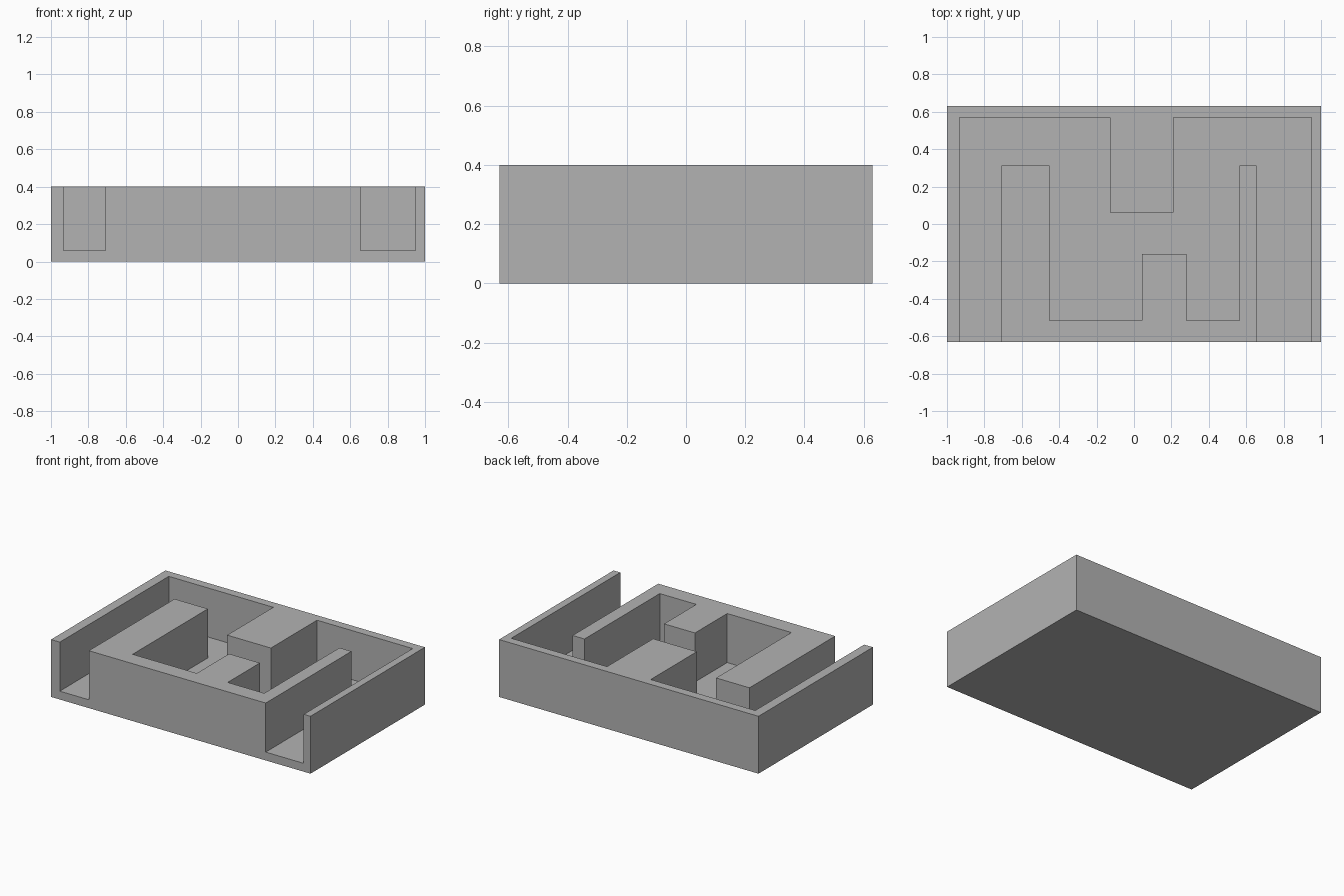
import bpy, bmesh

cube = bpy.data.objects.get("Cube")
if cube:
    bpy.data.objects.remove(cube, do_unlink=True)

HX, HY, HEIGHT, FLOOR = 1.0, 0.63, 0.4, 0.058

# Single grey material
grey = bpy.data.materials.new("plain_grey")
grey.use_nodes = True
colour = (0.45, 0.45, 0.45, 1)
grey.diffuse_color = colour
grey.node_tree.nodes["Principled BSDF"].inputs["Base Color"].default_value = colour


def prism(name, outline, z0, z1):
    """Closed prism raised from a flat outline."""
    bm = bmesh.new()
    face = bm.faces.new([bm.verts.new((x, y, z0)) for x, y in outline])
    raised = bmesh.ops.extrude_face_region(bm, geom=[face])["geom"]
    verts = [v for v in raised if isinstance(v, bmesh.types.BMVert)]
    bmesh.ops.translate(bm, verts=verts, vec=(0, 0, z1 - z0))
    bmesh.ops.recalc_face_normals(bm, faces=bm.faces)
    mesh = bpy.data.meshes.new(name)
    bm.to_mesh(mesh)
    bm.free()
    mesh.materials.append(grey)
    obj = bpy.data.objects.new(name, mesh)
    bpy.context.collection.objects.link(obj)
    return obj


# Solid block
block = prism("maze_block", [(-HX, -HY), (HX, -HY), (HX, HY), (-HX, HY)], 0, HEIGHT)

# Winding corridor, open at the front at both ends
FRONT, BACK, TURN, INNER = -0.8, 0.57, 0.314, -0.515
corridor = [
    # outer side, around the back wall and its stub
    (-0.933, FRONT), (-0.933, BACK), (-0.127, BACK), (-0.127, 0.062),
    (0.21, 0.062), (0.21, BACK), (0.948, BACK), (0.948, FRONT),
    # inner side, around the front wall, its stub and the two arms
    (0.655, FRONT), (0.655, TURN), (0.563, TURN), (0.563, INNER),
    (0.281, INNER), (0.281, -0.16), (0.043, -0.16), (0.043, INNER),
    (-0.452, INNER), (-0.452, TURN), (-0.709, TURN), (-0.709, FRONT),
]
cutter = prism("corridor_cutter", corridor, FLOOR, HEIGHT + 0.2)
cutter.hide_render = True

# Carve the corridor and keep the finished mesh
carve = block.modifiers.new("carve", "BOOLEAN")
carve.operation = "DIFFERENCE"
carve.solver = "EXACT"
carve.object = cutter
bpy.context.view_layer.update()
graph = bpy.context.evaluated_depsgraph_get()
carved = bpy.data.meshes.new_from_object(block.evaluated_get(graph))
block.modifiers.clear()
block.data = carved
bpy.data.objects.remove(cutter, do_unlink=True)
